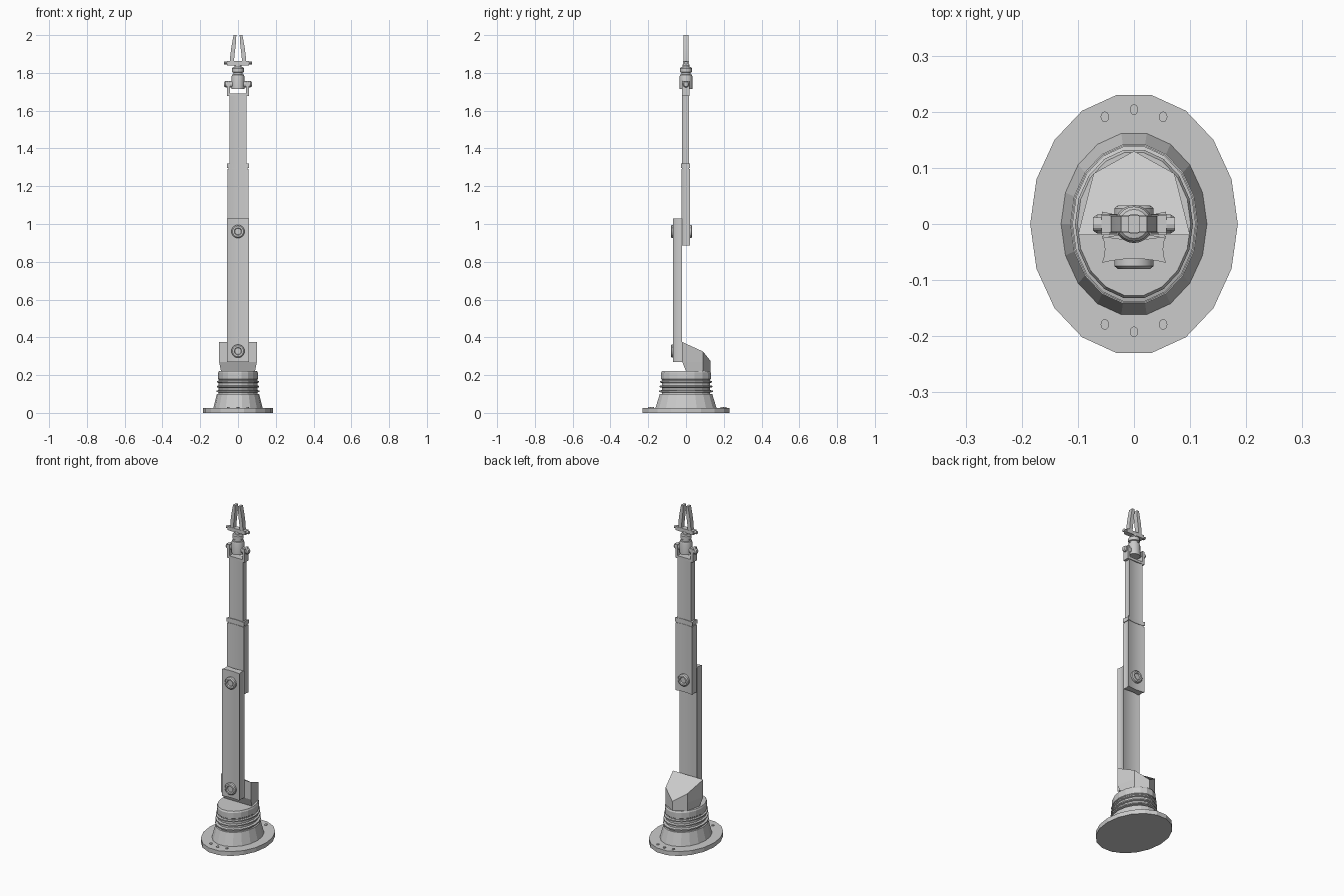
import bpy, bmesh
from math import sin, cos, pi, radians
from mathutils import Matrix

if "Cube" in bpy.data.objects:
    bpy.data.objects.remove(bpy.data.objects["Cube"])


def make(name, verts, faces, smooth=None):
    me = bpy.data.meshes.new(name)
    me.from_pydata(verts, [], faces)
    bm = bmesh.new()
    bm.from_mesh(me)
    bmesh.ops.recalc_face_normals(bm, faces=bm.faces)
    bm.to_mesh(me)
    bm.free()
    ob = bpy.data.objects.new(name, me)
    bpy.context.collection.objects.link(ob)
    if smooth:
        bpy.ops.object.select_all(action='DESELECT')
        ob.select_set(True)
        bpy.context.view_layer.objects.active = ob
        bpy.ops.object.shade_smooth_by_angle(angle=radians(smooth))
    return ob


def loft(name, rings, smooth=None):
    """Skin a list of equal-length point loops and cap both ends."""
    n = len(rings[0])
    faces = [list(range(n)), [(len(rings) - 1) * n + i for i in range(n)]]
    for r in range(len(rings) - 1):
        for i in range(n):
            j = (i + 1) % n
            faces.append([r * n + i, r * n + j, (r + 1) * n + j, (r + 1) * n + i])
    return make(name, [p for ring in rings for p in ring], faces, smooth)


def stack(name, profile, n=18, loc=(0, 0, 0), axis='Z', smooth=None):
    """Turned part from (height, rx, ry) levels, along Z, X, or Y."""
    rings = [[(rx * cos(2 * pi * i / n), ry * sin(2 * pi * i / n), z) for i in range(n)]
             for z, rx, ry in profile]
    ob = loft(name, rings, smooth)
    rot = {'Z': Matrix(), 'X': Matrix.Rotation(pi / 2, 4, 'Y'),
           'Y': Matrix.Rotation(-pi / 2, 4, 'X')}[axis]
    ob.data.transform(Matrix.Translation(loc) @ rot)
    return ob


def box(name, x0, x1, y0, y1, z0, z1):
    return loft(name, [[(x0, y0, z), (x1, y0, z), (x1, y1, z), (x0, y1, z)] for z in (z0, z1)])


def arm(name, hw, y0, y1, z0, z1, dish_x=.005, dish_y=.007):
    """Bar with slightly dished faces."""
    cy, hd, k = (y0 + y1) / 2, (y1 - y0) / 2, 6
    sec = []
    for s in range(4):
        for i in range(k):
            t = -1 + 2 * i / k
            d = 1 - t * t
            sec.append([(t * hw, -hd + dish_y * d), (hw - dish_x * d, t * hd),
                        (-t * hw, hd - dish_y * d), (-hw + dish_x * d, -t * hd)][s])
    return loft(name, [[(x, cy + y, z) for x, y in sec] for z in (z0, z1)], 30)


# Oval foot: flange, cone, ribbed bellows and cap
stack('base_flange', [(0, .185, .233), (.026, .185, .233)])
stack('base_cone', [(.026, .13, .164), (.10, .112, .141)])
bellows = [(.10, .102, .13)]
for k in range(3):
    z = .108 + k * .025
    bellows += [(z, .102, .13), (z + .003, .114 - .002 * k, .144 - .002 * k),
                (z + .010, .114 - .002 * k, .144 - .002 * k), (z + .013, .102, .13)]
bellows += [(.177, .102, .13), (.18, .105, .134), (.213, .105, .134), (.222, .101, .129)]
stack('bellows', bellows)
for sy, yc in ((1, .191), (-1, -.179)):
    for x in (-.052, 0, .052):
        stack('flange_bolt', [(.02, .0075, .0095), (.03, .0075, .0095)], 12,
              (x, yc + sy * (.013 if x == 0 else 0), 0))

# Shoulder block with sloping top and undercut front
plan = [(-.1, -.02, .375), (.1, -.02, .375), (.072, .09, .325), (0, .13, .275), (-.072, .09, .325)]
loft('shoulder_block', [
    [(x * (.9 if y < 0 else 1), 0 if y < 0 else y, .22) for x, y, z in plan],
    [(x, y, .27) for x, y, z in plan],
    [(x, y, z) for x, y, z in plan]])

# Arms
arm('lower_arm', .057, -.069, -.021, .27, 1.03)
arm('upper_arm', .056, -.025, .021, .885, 1.29)
arm('upper_arm_collar', .057, -.026, .022, 1.297, 1.32)
arm('collar_groove', .051, -.02, .016, 1.285, 1.30, .003, .004)
arm('forearm', .046, -.02, .017, 1.28, 1.69, .003, .005)


# Pivot bolts with a recessed centre, pointing to -y or +y
def pivot(name, y, s, z):
    stack(name, [(-.012 * s, .035, .035), (.007 * s, .035, .035), (.012 * s, .029, .029),
                 (.012 * s, .02, .02), (.005 * s, .017, .017)], 20, (0, y, z), 'Y', 30)


pivot('shoulder_bolt', -.068, -1, .327)
pivot('elbow_bolt_front', -.068, -1, .96)
pivot('elbow_bolt_back', .021, 1, .96)

# Wrist fork, pivot pins and turned wrist
box('fork_base', -.058, .058, -.02, .018, 1.677, 1.692)
for s in (-1, 1):
    box('fork_prong', *sorted((s * .043, s * .058)), -.02, .018, 1.692, 1.758)
    stack('fork_pin', [(s * .03, .017, .017), (s * .066, .017, .017), (s * .073, .012, .012)],
          14, (0, 0, 1.74), 'X', 30)
stack('wrist', [(1.715, .034, .034), (1.78, .034, .034), (1.79, .031, .031), (1.792, .025, .025),
                (1.802, .025, .025), (1.804, .031, .031), (1.824, .031, .031), (1.83, .026, .026),
                (1.832, .018, .018), (1.845, .018, .018)], 20, smooth=30)

# Gripper plate, side pins and curved fingers
box('gripper_plate', -.058, .058, -.015, .015, 1.84, 1.862)
finger = [(1.855, .022, .042), (1.89, .019, .041), (1.93, .014, .036), (1.97, .010, .029), (2.0, .009, .023)]
for s in (-1, 1):
    stack('gripper_pin', [(s * .05, .008, .012), (s * .073, .008, .012)], 10, (0, 0, 1.853), 'X')
    loft('finger', [[(s * a, -.014, z), (s * b, -.014, z), (s * b, .014, z), (s * a, .014, z)]
                    for z, a, b in finger], 30)
